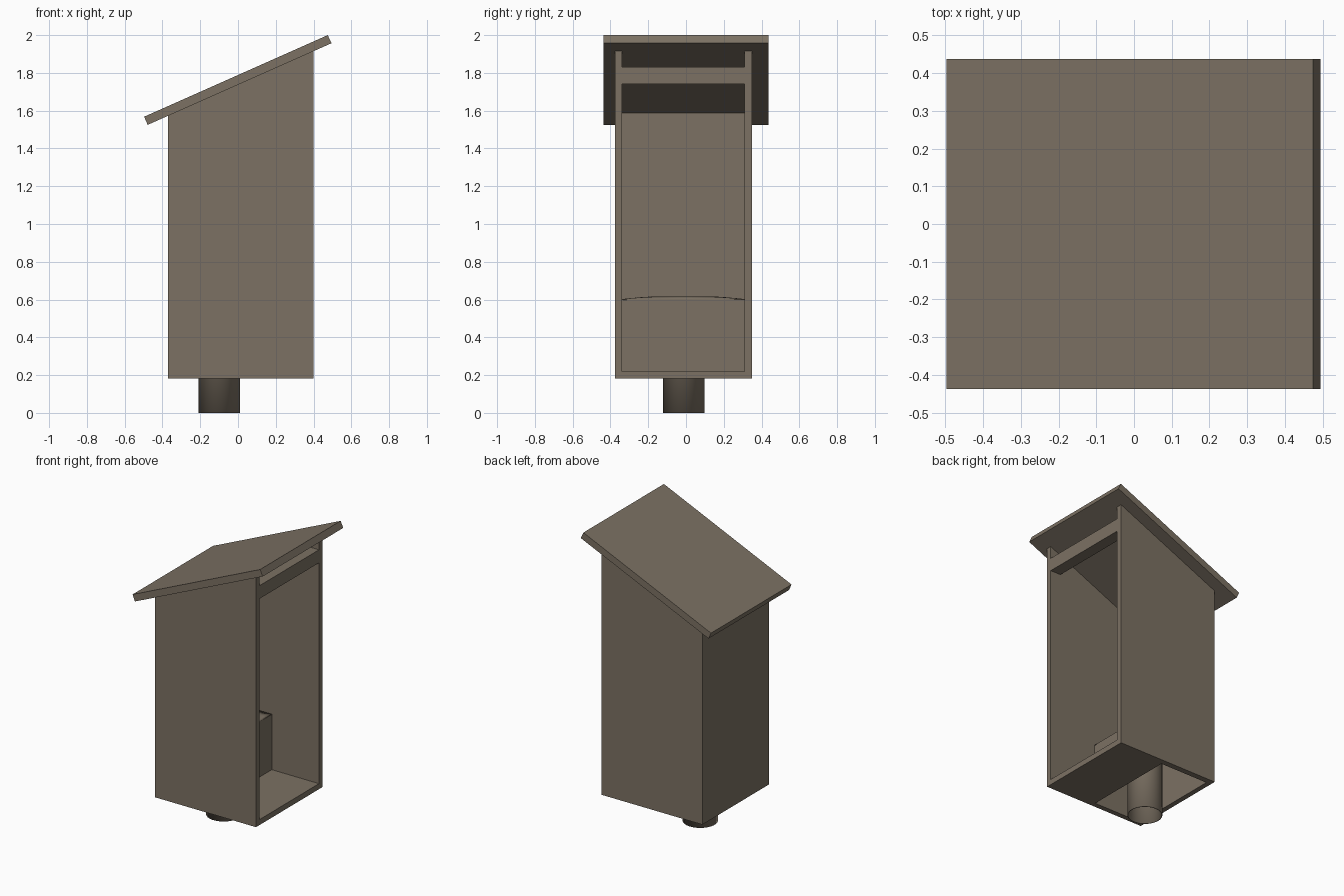
import bpy, bmesh, math

if "Cube" in bpy.data.objects:
    bpy.data.objects.remove(bpy.data.objects["Cube"])

wood = bpy.data.materials.new("weathered wood")
wood.diffuse_color = (0.20, 0.165, 0.125, 1)
wood.use_nodes = True
wood.node_tree.nodes["Principled BSDF"].inputs["Base Color"].default_value = wood.diffuse_color

X0, X1 = -0.37, 0.40        # body back / open end
Y0, Y1 = -0.375, 0.35       # outer faces of the side walls
IX, IY0, IY1 = -0.335, -0.34, 0.31   # inner faces
SEAT_X, SEAT_Z = 0.04, 0.60
FLOOR, FLOOR_TOP = 0.182, 0.22


def roof_z(x):
    """Height of the roof underside."""
    return 1.525 + (x + 0.48) * 0.443


def finish(name, bm):
    bmesh.ops.recalc_face_normals(bm, faces=bm.faces)
    me = bpy.data.meshes.new(name)
    bm.to_mesh(me)
    bm.free()
    me.materials.append(wood)
    ob = bpy.data.objects.new(name, me)
    bpy.context.collection.objects.link(ob)
    return ob


def slab(name, profile, y0, y1):
    """Extrude an x-z profile along y."""
    bm = bmesh.new()
    f = bm.faces.new([bm.verts.new((x, y0, z)) for x, z in profile])
    ext = bmesh.ops.extrude_face_region(bm, geom=[f])["geom"]
    moved = [v for v in ext if isinstance(v, bmesh.types.BMVert)]
    bmesh.ops.translate(bm, verts=moved, vec=(0, y1 - y0, 0))
    return finish(name, bm)


def box(name, x0, x1, y0, y1, z0, z1):
    return slab(name, [(x0, z0), (x1, z0), (x1, z1), (x0, z1)], y0, y1)


# Side walls with sloped tops
side = [(X0, FLOOR), (X1, FLOOR), (X1, roof_z(X1)), (X0, roof_z(X0))]
slab("front_wall", side, Y0, IY0)
slab("rear_wall", side, IY1, Y1)

# Back wall, floor in front of the seat, and lintel over the opening
slab("back_wall", [(X0, FLOOR), (IX, FLOOR), (IX, roof_z(IX)), (X0, roof_z(X0))], IY0, IY1)
box("floor", SEAT_X, X1, IY0, IY1, FLOOR, FLOOR_TOP)
box("lintel", X1 - 0.08, X1, IY0, IY1, 1.74, 1.83)

# Slanted roof
slab("roof", [(-0.478, 1.525), (0.495, 1.957), (0.475, 2.0), (-0.497, 1.568)], -0.438, 0.438)

# Seat front panel
box("seat_panel", SEAT_X - 0.006, SEAT_X, IY0, IY1, FLOOR, SEAT_Z)

# Slightly domed seat running into an open drain pipe
bm = bmesh.new()
CX, CY, R, N = -0.10, -0.0125, 0.108, 32
rings = []


def add_ring(point):
    rings.append([bm.verts.new(point(2 * math.pi * (i + 0.5) / N)) for i in range(N)])


def seat_point(a, t):
    # Blend from the rectangular rim (t=0) to the round hole (t=1)
    c, s = math.cos(a), math.sin(a)
    m = max(abs(c), abs(s))
    if i_corner(a):
        c, s, m = math.copysign(1, c), math.copysign(1, s), 1
    rx = (IX + SEAT_X) / 2 + c / m * (SEAT_X - IX) / 2
    ry = (IY0 + IY1) / 2 + s / m * (IY1 - IY0) / 2
    hx, hy = CX + R * math.cos(a), CY + R * math.sin(a)
    return (rx + (hx - rx) * t, ry + (hy - ry) * t,
            SEAT_Z + 0.015 * math.sin(t * math.pi / 2))


def i_corner(a):
    # The vertex just before each diagonal snaps onto the rectangle corner
    d = (math.pi / 4 - a) % (math.pi / 2)
    return d < 2 * math.pi / N - 1e-6


for t in (0, 0.25, 0.5, 0.75, 1):
    add_ring(lambda a, t=t: seat_point(a, t))
add_ring(lambda a: (CX + R * math.cos(a), CY + R * math.sin(a), 0.0))
for r0, r1 in zip(rings, rings[1:]):
    for i in range(N):
        j = (i + 1) % N
        bm.faces.new((r0[i], r0[j], r1[j], r1[i]))
seat = finish("seat_and_pipe", bm)
bpy.context.view_layer.objects.active = seat
seat.select_set(True)
bpy.ops.object.shade_smooth_by_angle(angle=math.radians(30))
mod = seat.modifiers.new("thickness", "SOLIDIFY")
mod.thickness = 0.005
mod.offset = 0
